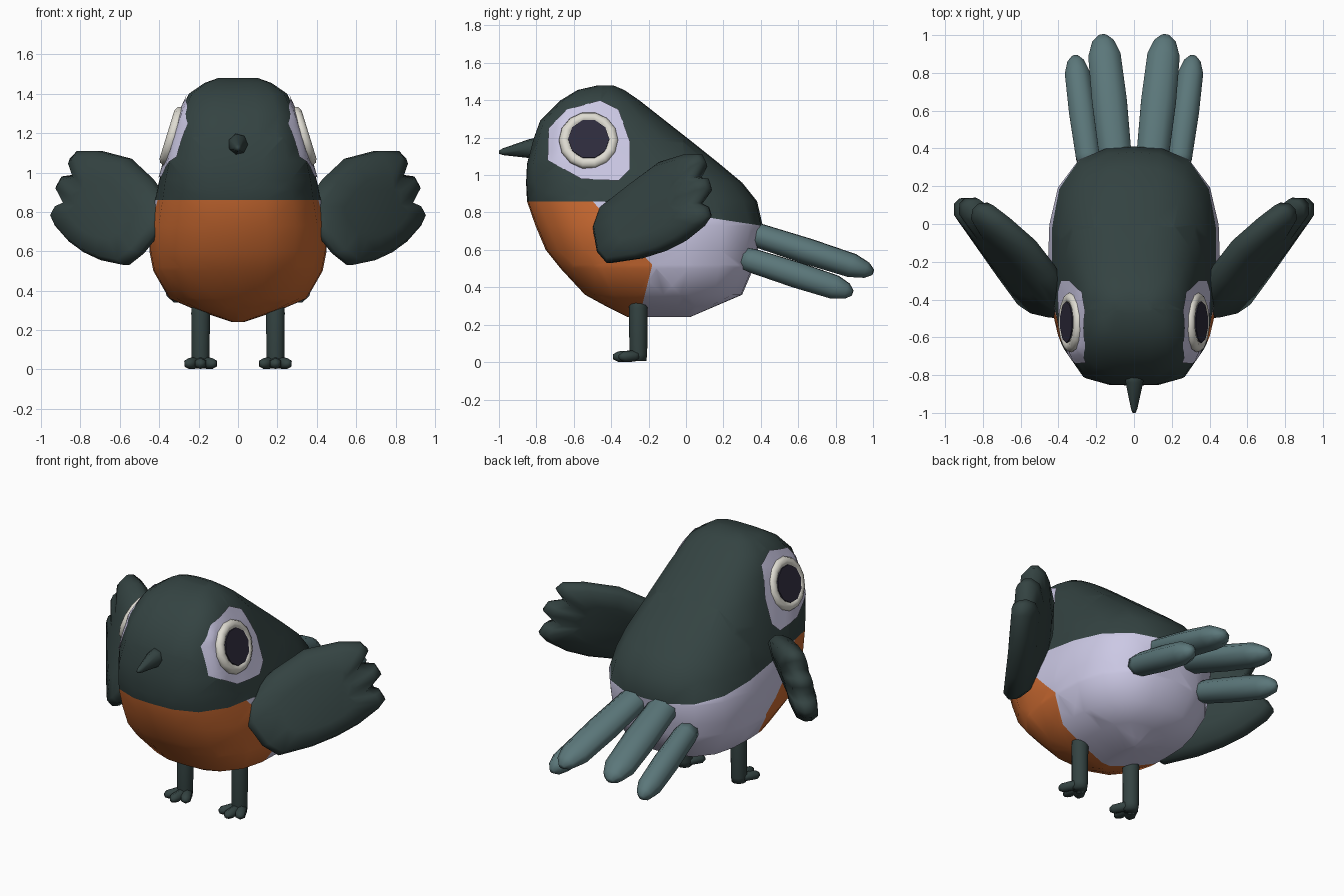
import bpy, bmesh, math
from mathutils import Vector
from mathutils.bvhtree import BVHTree

if "Cube" in bpy.data.objects:
    bpy.data.objects.remove(bpy.data.objects["Cube"])


def material(name, rgb):
    m = bpy.data.materials.new(name)
    m.diffuse_color = (*rgb, 1)
    m.use_nodes = True
    m.node_tree.nodes["Principled BSDF"].inputs["Base Color"].default_value = m.diffuse_color
    return m


DARK = material("dark_green_grey", (0.034, 0.056, 0.054))
ORANGE = material("orange", (0.60, 0.145, 0.031))
PALE = material("pale_lilac", (0.60, 0.58, 0.78))
TEAL = material("teal_grey", (0.105, 0.185, 0.195))
CREAM = material("cream", (0.73, 0.71, 0.64))
NIGHT = material("dark_violet", (0.027, 0.024, 0.045))


def finish(name, bm, *mats, fix=True):
    if fix:
        bmesh.ops.recalc_face_normals(bm, faces=bm.faces[:])
    for f in bm.faces:
        f.smooth = True
    me = bpy.data.meshes.new(name)
    bm.to_mesh(me)
    bm.free()
    for m in mats:
        me.materials.append(m)
    ob = bpy.data.objects.new(name, me)
    bpy.context.collection.objects.link(ob)
    return ob


def loft(bm, rings, caps=True):
    """Join rings of points with quads, closing both ends."""
    rows = [[bm.verts.new(p) for p in r] for r in rings]
    n = len(rows[0])
    for a, b in zip(rows, rows[1:]):
        for i in range(n):
            j = (i + 1) % n
            bm.faces.new((a[i], a[j], b[j], b[i]))
    if caps:
        bm.faces.new(rows[0][::-1])
        bm.faces.new(rows[-1])
    return rows


def tube(bm, a, b, rw, rh, profile, sides=8):
    """Oval tube from a to b; profile lists (position, radius scale)."""
    a, b = Vector(a), Vector(b)
    d = (b - a).normalized()
    ref = Vector((0, 0, 1)) if abs(d.z) < 0.9 else Vector((0, 1, 0))
    u = d.cross(ref).normalized()
    v = u.cross(d)
    angles = [2 * math.pi * (i + 0.5) / sides for i in range(sides)]
    loft(bm, [[a.lerp(b, t) + u * (rw * k * math.cos(g)) + v * (rh * k * math.sin(g))
               for g in angles] for t, k in profile])


# Body: stacked rounded rings (z, front y, back y, half width)
RINGS = [(0.24, -0.31, 0.02, 0.03), (0.30, -0.43, 0.16, 0.21), (0.36, -0.54, 0.30, 0.35),
         (0.50, -0.67, 0.36, 0.43), (0.60, -0.75, 0.385, 0.45), (0.73, -0.805, 0.41, 0.455),
         (0.86, -0.85, 0.38, 0.425), (0.96, -0.855, 0.30, 0.40), (1.06, -0.85, 0.18, 0.37),
         (1.18, -0.82, 0.03, 0.335), (1.29, -0.78, -0.11, 0.30), (1.40, -0.67, -0.25, 0.25),
         (1.455, -0.58, -0.33, 0.17), (1.48, -0.47, -0.39, 0.10)]
SEG = 20


def body_ring(z, yf, yb, w):
    pts = []
    for i in range(SEG):
        c, s = math.cos(2 * math.pi * i / SEG), math.sin(2 * math.pi * i / SEG)
        # the head is squarer toward the face
        n = 2.8 + (1.1 * min(1, max(0, (z - 0.8) / 0.25)) if s < 0 else 0)
        r = (abs(c) ** n + abs(s) ** n) ** (-1 / n)
        pts.append((w * r * c, (yf + yb) / 2 + (yb - yf) / 2 * r * s, z))
    return pts


bm = bmesh.new()
loft(bm, [body_ring(*r) for r in RINGS])
bmesh.ops.triangulate(bm, faces=bm.faces[:])
# Cut the colour borders as straight lines across the body (y, z, dy, dz)
for y, z, dy, dz in [(-0.45, 0.86, 0, 1), (0, 0.86, 1, 0), (-0.45, 0.86, 0.85, -0.13),
                     (0, 0.52, 1, 0), (-0.18, 0.52, -0.32, 0.34), (-0.18, 0.52, -0.07, -0.28)]:
    bmesh.ops.bisect_plane(bm, geom=bm.verts[:] + bm.edges[:] + bm.faces[:], dist=1e-5,
                           plane_co=(0, y, z), plane_no=(0, -dz, dy))
for f in bm.faces:
    c = f.calc_center_median()
    cap = 0.86 - 0.153 * max(0, c.y + 0.45)
    bib = -0.18 + (-0.94 if c.z > 0.52 else 0.25) * (c.z - 0.52)
    f.material_index = 0 if c.z > cap else (1 if c.y < bib else 2)
bmesh.ops.recalc_face_normals(bm, faces=bm.faces[:])
skin = BVHTree.FromBMesh(bm)
finish("body", bm, DARK, ORANGE, PALE)

# Beak
bm = bmesh.new()
tube(bm, (0, -0.78, 1.147), (0, -1.0, 1.122), 0.055, 0.058,
     [(0, 1), (0.25, 0.9), (0.9, 0.32), (1, 0.15)], 7)
finish("beak", bm, DARK)

PATCH = [(-0.735, 1.25), (-0.64, 1.35), (-0.46, 1.40), (-0.36, 1.35), (-0.30, 1.18),
         (-0.30, 1.03), (-0.36, 0.97), (-0.56, 0.98), (-0.74, 1.08)]
WING = [(-0.07, 0.72), (-0.07, 0.83), (0.12, 0.965), (0.30, 1.07), (0.50, 1.11), (0.62, 1.11),
        (0.66, 1.07), (0.61, 0.99), (0.70, 0.98), (0.73, 0.93), (0.66, 0.85), (0.72, 0.83),
        (0.75, 0.78), (0.71, 0.73), (0.59, 0.65), (0.46, 0.595), (0.31, 0.555),
        (0.11, 0.53), (0.02, 0.59)]
FEATHER = [(0, 0.8), (0.1, 0.93), (0.5, 1), (0.84, 0.93), (0.95, 0.62), (1, 0.22)]
TOE = [(0, 0.8), (0.3, 1), (0.8, 0.95), (1, 0.45)]


def wing_point(side, s, z, off):
    """s runs outward and back, z is up, off is the thickness direction."""
    l = 0.575 - (0.48 - 0.47 * s) * (z - 0.8) + off
    return (side * (s + l) * math.sqrt(0.5), (s - l) * math.sqrt(0.5), z)


for side, tag in ((1, "right"), (-1, "left")):
    # Pale eye patch laid on the head
    outline = []
    for p, q in zip(PATCH, PATCH[1:] + PATCH[:1]):
        outline += [(p[0] + (q[0] - p[0]) * t, p[1] + (q[1] - p[1]) * t)
                    for t in (0, 0.25, 0.5, 0.75)]
    rows = []
    for k in [0.05] + [i / 10 for i in range(2, 11)]:
        row = []
        for y, z in outline:
            y, z = -0.52 + (y + 0.52) * k, 1.18 + (z - 1.18) * k
            hit, nor, _, _ = skin.ray_cast(Vector((side * 2, y, z)), Vector((-side, 0, 0)))
            row.append(hit + Vector((side * 0.009, 0, 0)))
        rows.append(row)
    bm = bmesh.new()
    grid = loft(bm, rows, caps=False)
    bm.faces.new(grid[0])
    bmesh.ops.recalc_face_normals(bm, faces=bm.faces[:])
    if sum(f.normal.x * f.calc_area() for f in bm.faces) * side < 0:
        bmesh.ops.reverse_faces(bm, faces=bm.faces[:])
    finish("eye_patch_" + tag, bm, PALE, fix=False)

    # Eye: rounded rim and flat pupil, tilted upward
    nrm = Vector((side * math.cos(0.3), 0, math.sin(0.3)))
    u = Vector((0, 1, 0))
    v = nrm.cross(u)
    centre = Vector((side * 0.332, -0.52, 1.185))

    def circle(r, h, n):
        return [centre + nrm * h + u * (r * math.cos(2 * math.pi * i / n))
                + v * (r * math.sin(2 * math.pi * i / n)) for i in range(n)]

    bm = bmesh.new()
    loft(bm, [circle(0.145, -0.03, 14), circle(0.16, 0.0, 14), circle(0.152, 0.02, 14),
              circle(0.132, 0.03, 14), circle(0.112, 0.025, 14), circle(0.10, 0.01, 14)])
    finish("eye_rim_" + tag, bm, CREAM)
    bm = bmesh.new()
    loft(bm, [circle(0.11, 0.012, 10), circle(0.11, 0.029, 10)])
    pupil = finish("pupil_" + tag, bm, NIGHT)
    for p in pupil.data.polygons:
        p.use_smooth = False

    # Wing: puffed plate with three feather tips
    bm = bmesh.new()
    loft(bm, [[wing_point(side, 0.35 + (s - 0.35) * k, 0.82 + (z - 0.82) * k, off)
               for s, z in WING]
              for k, off in ((0.55, -0.08), (0.9, -0.062), (1, -0.02),
                             (1, 0.02), (0.9, 0.062), (0.55, 0.08))])
    finish("wing_" + tag, bm, DARK)

    # Tail feathers
    for name, a, b, rw in (("inner", (0.092, 0.30, 0.705), (0.168, 1.0, 0.48), 0.1),
                           ("outer", (0.235, 0.30, 0.56), (0.313, 0.89, 0.37), 0.076)):
        bm = bmesh.new()
        tube(bm, (side * a[0], a[1], a[2]), (side * b[0], b[1], b[2]), rw, 0.074, FEATHER)
        finish(f"tail_feather_{name}_{tag}", bm, TEAL)

    # Leg with three toes
    bm = bmesh.new()
    x = side * 0.19
    tube(bm, (x, -0.255, 0.005), (x, -0.255, 0.36), 0.05, 0.05,
         [(0, 0.85), (0.1, 0.95), (0.8, 1), (0.95, 0.9), (1, 0.5)], 10)
    for dx, y in ((-0.07, -0.355), (0, -0.39), (0.07, -0.355)):
        tube(bm, (x + dx * 0.2, -0.25, 0.034), (x + dx, y, 0.028), 0.033, 0.03, TOE, 6)
    finish("leg_" + tag, bm, DARK)
